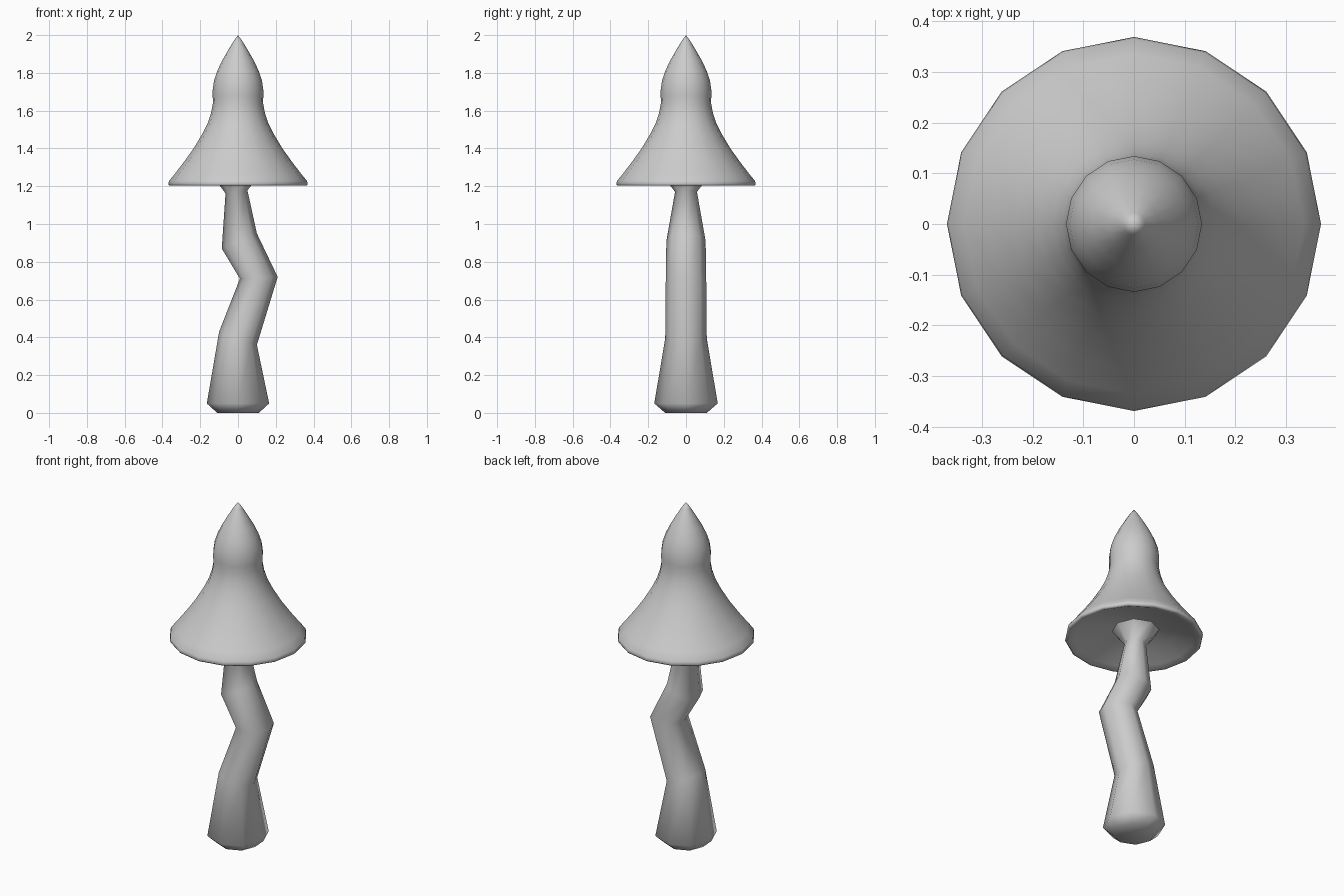
import bpy, bmesh, math

if "Cube" in bpy.data.objects:
    bpy.data.objects.remove(bpy.data.objects["Cube"])

def loft(name, rings, sides, sharp):
    """Skin rings given as (centre x, z, x radius, y radius, z tilt); cap both ends."""
    bm = bmesh.new()
    loops = []
    for cx, z, rx, ry, tilt in rings:
        if rx == 0:
            loops.append([bm.verts.new((cx, 0, z))])
            continue
        loop = []
        for i in range(sides):
            a = 2 * math.pi * i / sides
            c, s = math.cos(a), math.sin(a)
            loop.append(bm.verts.new((cx + rx * c, ry * s, z + tilt * c)))
        loops.append(loop)
    for lo, hi in zip(loops, loops[1:]):
        for i in range(sides):
            j = (i + 1) % sides
            quad = [lo[i % len(lo)], lo[j % len(lo)], hi[j % len(hi)], hi[i % len(hi)]]
            bm.faces.new(list(dict.fromkeys(quad)))
    for end in (loops[0], loops[-1]):
        if len(end) > 2:
            bm.faces.new(end)
    bmesh.ops.recalc_face_normals(bm, faces=bm.faces)
    mesh = bpy.data.meshes.new(name)
    bm.to_mesh(mesh)
    bm.free()
    obj = bpy.data.objects.new(name, mesh)
    bpy.context.collection.objects.link(obj)
    bpy.ops.object.select_all(action='DESELECT')
    obj.select_set(True)
    bpy.context.view_layer.objects.active = obj
    bpy.ops.object.shade_smooth_by_angle(angle=math.radians(sharp))
    return obj

# Crooked stem flaring into the underside of the cap
loft("stem", [
    (0, 0, .11, .11, 0),
    (0, .05, .165, .168, 0),
    (0, .395, .10, .11, -.035),
    (.11, .715, .10, .107, .005),
    (.007, .91, .093, .104, .04),
    (-.008, 1.17, .058, .058, .008),
    (-.012, 1.26, .127, .127, 0),
], 8, 80)

# Bell-shaped cap: hollow underside (centre to rim), then outside up to the tip
profile = [
    (0, 1.30), (.12, 1.28), (.24, 1.245), (.32, 1.215), (.35, 1.203),
    (.364, 1.203), (.369, 1.212), (.365, 1.228),
    (.335, 1.265), (.285, 1.33), (.235, 1.40), (.19, 1.475), (.16, 1.535),
    (.142, 1.59), (.133, 1.64), (.134, 1.68), (.134, 1.71), (.127, 1.76),
    (.11, 1.81), (.084, 1.865), (.05, 1.924), (.022, 1.97), (0, 2.0),
]
loft("cap", [(0, z, r, r, 0) for r, z in profile], 16, 80)
